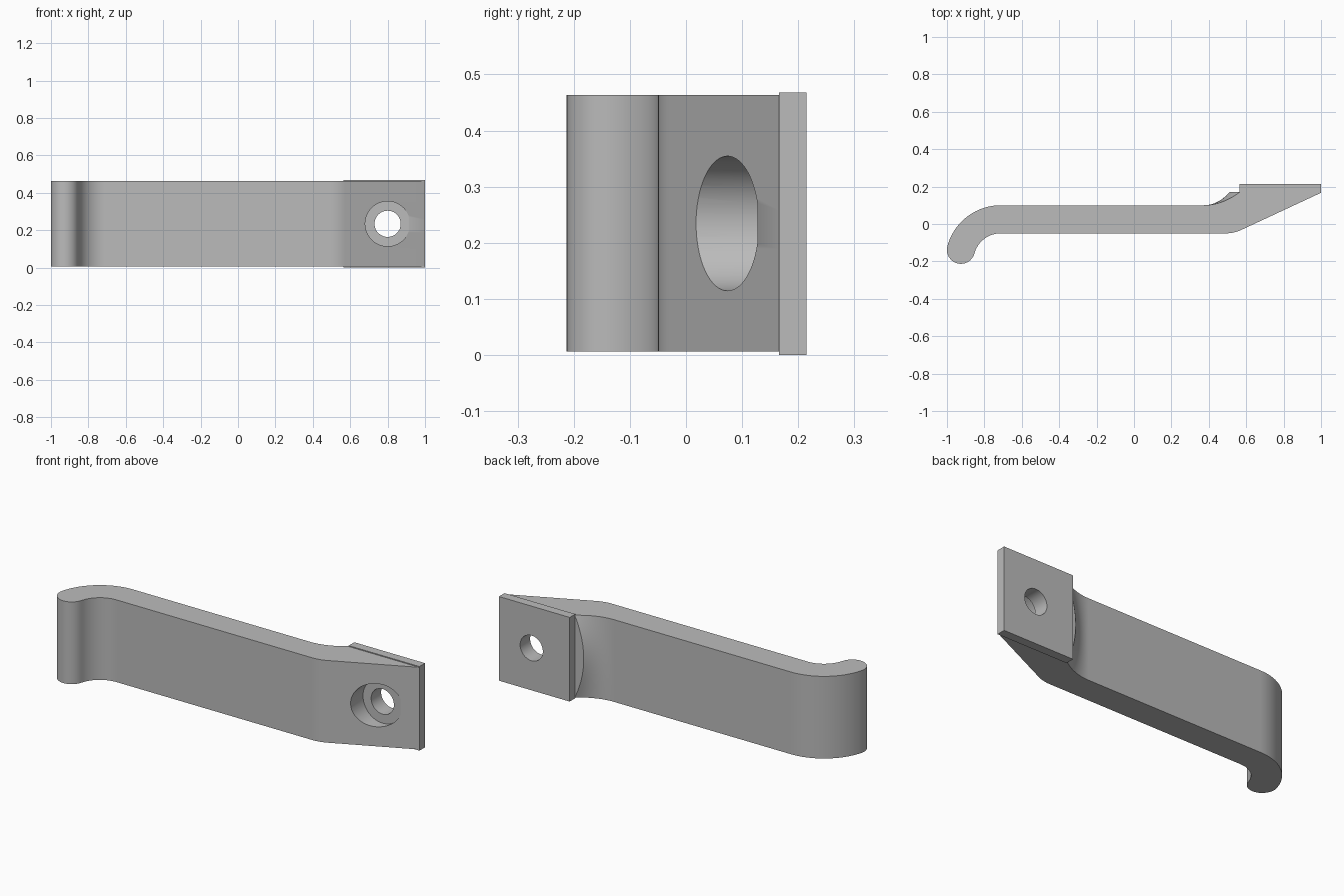
import bpy, bmesh, math
from mathutils import Vector

cube = bpy.data.objects.get("Cube")
if cube:
    bpy.data.objects.remove(cube, do_unlink=True)

grey = bpy.data.materials.new("plain grey")
grey.use_nodes = True
COLOUR = (0.5, 0.5, 0.5, 1)
grey.diffuse_color = COLOUR
grey.node_tree.nodes["Principled BSDF"].inputs["Base Color"].default_value = COLOUR

BOTTOM, TOP = 0.006, 0.463
MID = (BOTTOM + TOP) / 2
HOLE_X = 0.8


def arc(cx, cy, r, start, end, steps):
    angles = [math.radians(start + (end - start) * i / steps) for i in range(steps + 1)]
    return [(cx + r * math.cos(a), cy + r * math.sin(a)) for a in angles]


def bezier(a, b, c, steps):
    a, b, c = Vector(a), Vector(b), Vector(c)
    ts = [i / steps for i in range(steps + 1)]
    return [tuple(a * (1 - t) ** 2 + b * 2 * t * (1 - t) + c * t * t) for t in ts]


def section(z):
    """Outline of the arm at one height; the shoulder bulges at mid height."""
    bulge = 1 - ((z - MID) / (TOP - MID)) ** 2
    apex = 0.565 - 0.055 * bulge
    hx, hy, sweep = -0.713, -0.195, 165
    a = math.radians(sweep)
    tip = (hx + 0.22 * math.cos(a), hy + 0.22 * math.sin(a))
    pts = arc(hx, hy, 0.295, 90, sweep, 20)                      # outside of hook
    pts += arc(*tip, 0.075, sweep, sweep + 180, 16)[1:-1]        # rounded tip
    pts += arc(hx, hy, 0.145, sweep, 90, 16)                     # inside of hook
    pts += bezier((0.49, -0.05), (0.535, -0.05), (0.575, -0.031), 8)
    pts += [(1, 0.167), (0.9, 0.17)]                             # wedge under plate
    pts += bezier((apex, 0.17), (0.47 - 0.02 * bulge, 0.1), (0.37, 0.1), 14)
    return pts


def finish(name, bm):
    bmesh.ops.recalc_face_normals(bm, faces=bm.faces)
    mesh = bpy.data.meshes.new(name)
    bm.to_mesh(mesh)
    bm.free()
    mesh.materials.append(grey)
    obj = bpy.data.objects.new(name, mesh)
    bpy.context.collection.objects.link(obj)
    return obj


def select(obj):
    bpy.ops.object.select_all(action="DESELECT")
    obj.select_set(True)
    bpy.context.view_layer.objects.active = obj


# Hooked arm, lofted through its height
bm = bmesh.new()
levels = 20
rings = []
for i in range(levels + 1):
    z = BOTTOM + (TOP - BOTTOM) * i / levels
    rings.append([bm.verts.new((x, y, z)) for x, y in section(z)])
for low, high in zip(rings, rings[1:]):
    for i in range(len(low)):
        j = (i + 1) % len(low)
        bm.faces.new((low[i], low[j], high[j], high[i]))
bm.faces.new(rings[0])
bm.faces.new(rings[-1])
arm = finish("hooked_arm", bm)

# Mounting plate
bm = bmesh.new()
bmesh.ops.create_cube(bm, size=1)
bmesh.ops.scale(bm, vec=(0.435, 0.049, 0.468), verts=bm.verts)
bmesh.ops.translate(bm, vec=(0.7825, 0.1905, 0.234), verts=bm.verts)
plate = finish("mounting_plate", bm)


def cutter(name, radius, y0, y1):
    bpy.ops.mesh.primitive_cylinder_add(
        vertices=64, radius=radius, depth=y1 - y0,
        location=(HOLE_X, (y0 + y1) / 2, MID), rotation=(math.pi / 2, 0, 0))
    obj = bpy.context.object
    obj.name = name
    obj.hide_render = True
    obj.data.materials.append(grey)
    return obj


# Screw hole with a wide recess at the front
recess = cutter("recess_cutter", 0.12, -0.3, 0.127)
bore = cutter("bore_cutter", 0.07, -0.3, 0.4)
for obj, tools in ((arm, (recess, bore)), (plate, (bore,))):
    select(obj)
    for tool in tools:
        mod = obj.modifiers.new("hole", "BOOLEAN")
        mod.operation = "DIFFERENCE"
        mod.solver = "EXACT"
        mod.object = tool
        bpy.ops.object.modifier_apply(modifier=mod.name)
    bpy.ops.object.shade_smooth_by_angle(angle=math.radians(25))
for tool in (recess, bore):
    bpy.data.objects.remove(tool, do_unlink=True)
